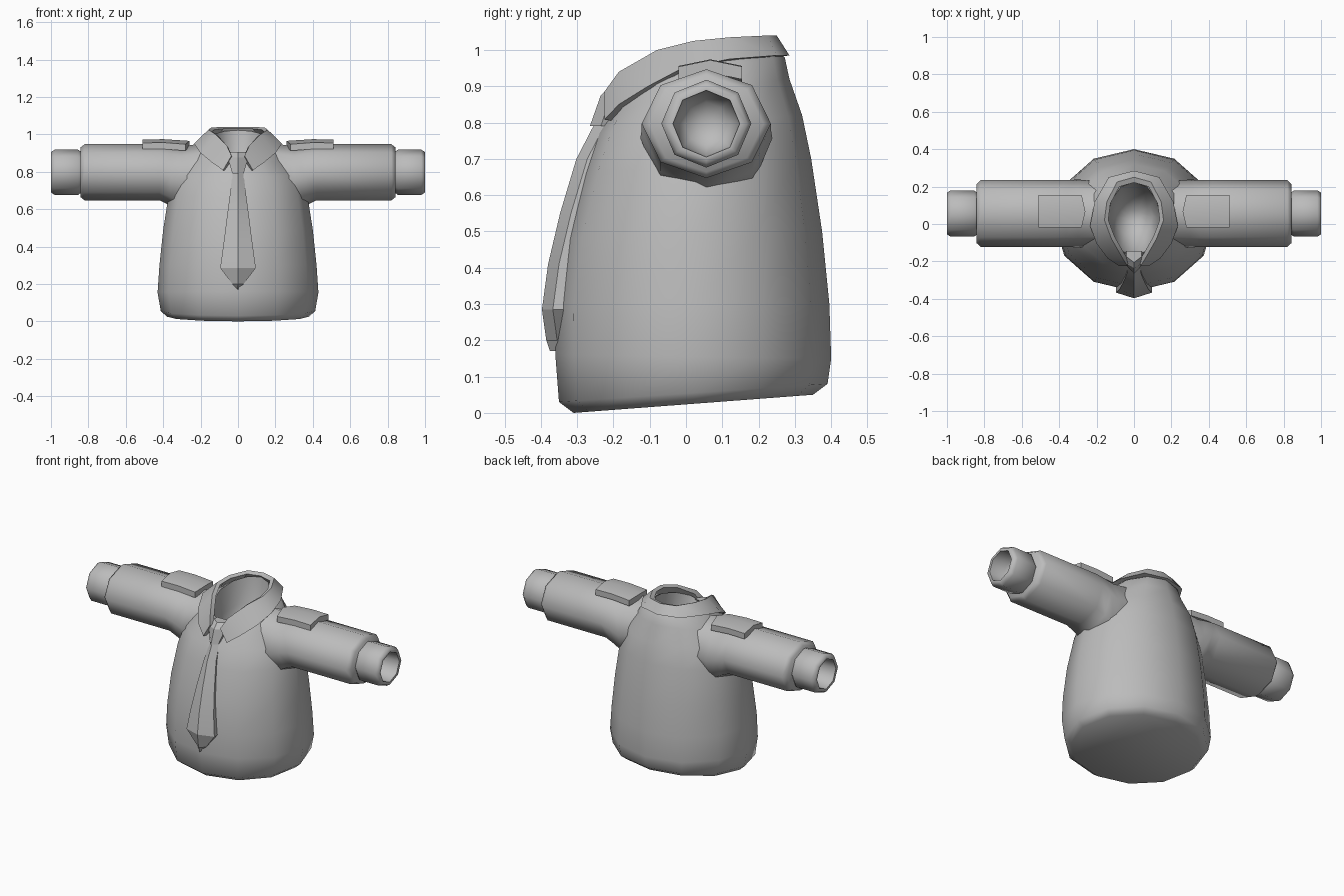
import bpy, bmesh
from math import sin, cos, pi, radians

if "Cube" in bpy.data.objects:
    bpy.data.objects.remove(bpy.data.objects["Cube"], do_unlink=True)

GREY = (0.5, 0.5, 0.5, 1)
cloth = bpy.data.materials.new("grey cloth")
cloth.use_nodes = True
cloth.diffuse_color = GREY
cloth.node_tree.nodes["Principled BSDF"].inputs["Base Color"].default_value = GREY


def loft(name, rings, angle):
    """Skin a row of closed rings and cap both ends."""
    bm = bmesh.new()
    rows = [[bm.verts.new(p) for p in ring] for ring in rings]
    n = len(rows[0])
    for a, b in zip(rows, rows[1:]):
        for i in range(n):
            j = (i + 1) % n
            bm.faces.new((a[i], a[j], b[j], b[i]))
    bm.faces.new(rows[0])
    bm.faces.new(rows[-1])
    bmesh.ops.recalc_face_normals(bm, faces=bm.faces)
    mesh = bpy.data.meshes.new(name)
    bm.to_mesh(mesh)
    bm.free()
    mesh.materials.append(cloth)
    obj = bpy.data.objects.new(name, mesh)
    bpy.context.collection.objects.link(obj)
    bpy.ops.object.select_all(action="DESELECT")
    obj.select_set(True)
    bpy.context.view_layer.objects.active = obj
    bpy.ops.object.shade_smooth_by_angle(angle=radians(angle))
    return obj


def body_ring(w, y_front, y_back, z_front, z_back, rise=1):
    """Twelve-sided oval, tilted from front to back."""
    ring = []
    for i in range(12):
        a = 2 * pi * i / 12
        t = (1 - cos(a)) / 2
        ring.append((w * sin(a), y_front + (y_back - y_front) * t,
                     z_front + (z_back - z_front) * t ** rise))
    return ring


# Torso, running over the neck edge and down into the neck hollow
loft("shirt_body", [body_ring(*r) for r in (
    (.38, -.31, .35, 0, .05), (.413, -.35, .39, .03, .08),
    (.43, -.36, .40, .16, .15), (.42, -.36, .395, .3, .3),
    (.40, -.335, .375, .48, .5), (.37, -.285, .345, .66, .7),
    (.33, -.245, .32, .77, .82), (.25, -.21, .285, .82, .92, .7),
    (.215, -.195, .272, .85, .98, .5), (.14, -.17, .225, .885, 1.022, .5),
    (.125, -.14, .21, .8, .87), (.1, -.07, .15, .7, .73),
    (.04, .01, .08, .66, .67))], 50)


def sleeve_ring(side, x, ry, rz, cz=.797):
    return [(side * x, .056 + ry * cos(i * pi / 4), cz + rz * sin(i * pi / 4))
            for i in range(8)]


def epaulette_rows(side):
    """Arched strap with a pointed inner end."""
    rows = []
    for edge_x, mid_x, z in ((.28, .26, .965), (.40, .40, .974), (.51, .51, .972)):
        top = [(side * edge_x, -.02, z - .018), (side * mid_x, .067, z),
               (side * edge_x, .155, z - .018)]
        rows.append(top + [(x, y, h - .035) for x, y, h in reversed(top)])
    return rows


# Sleeves, hollow cuffs and shoulder straps
for side, word in ((1, "left"), (-1, "right")):
    loft(word + "_sleeve", [sleeve_ring(side, *r) for r in (
        (.17, .17, .17, .785), (.3, .182, .178, .757), (.36, .178, .163, .78),
        (.42, .178, .15), (.82, .178, .15), (.842, .158, .133))], 62)
    loft(word + "_cuff", [sleeve_ring(side, *r) for r in (
        (.82, .105, .105), (.84, .112, .11), (.855, .124, .121),
        (.98, .124, .121), (1, .112, .108), (1, .092, .092),
        (.91, .084, .084), (.87, .06, .06), (.855, .02, .02))], 62)
    loft(word + "_epaulette", epaulette_rows(side), 35)


# Folded collar: top edge and lower edge of one half, back to front point
half = [((0, .25, 1.04), (0, .285, .985)),
        ((.09, .225, 1.04), (.135, .25, .985)),
        ((.145, .12, 1.035), (.21, .12, .975)),
        ((.158, .02, 1.025), (.235, -.01, .95)),
        ((.12, -.08, 1.0), (.2, -.105, .9)),
        ((.06, -.185, .94), (.14, -.185, .85)),
        ((.035, -.225, .885), (.08, -.225, .808))]


def inward(p, f, dz):
    return (p[0] * f, .03 + (p[1] - .03) * f, p[2] + dz)


def collar_section(side, top, low):
    top, low = [(side * p[0], p[1], p[2]) for p in (top, low)]
    return [low, top, inward(top, .87, -.01), inward(low, .86, -.005)]


loft("collar",
     [collar_section(-1, *s) for s in reversed(half[1:])]
     + [collar_section(1, *s) for s in half], 40)


# Tie with a raised centre ridge: half width, ridge depth, height
def ridge_section(w, y, z):
    return [(-w, y + .03, z), (0, y, z), (w, y + .03, z),
            (w, y + .06, z), (-w, y + .06, z)]


loft("tie_blade", [ridge_section(*s) for s in (
    (.028, -.245, .81), (.04, -.302, .7), (.06, -.347, .55),
    (.078, -.38, .41), (.095, -.397, .285), (.03, -.385, .2),
    (.003, -.375, .17))], 25)
loft("tie_knot", [ridge_section(*s) for s in (
    (.04, -.205, .905), (.055, -.235, .875), (.03, -.265, .79))], 25)
